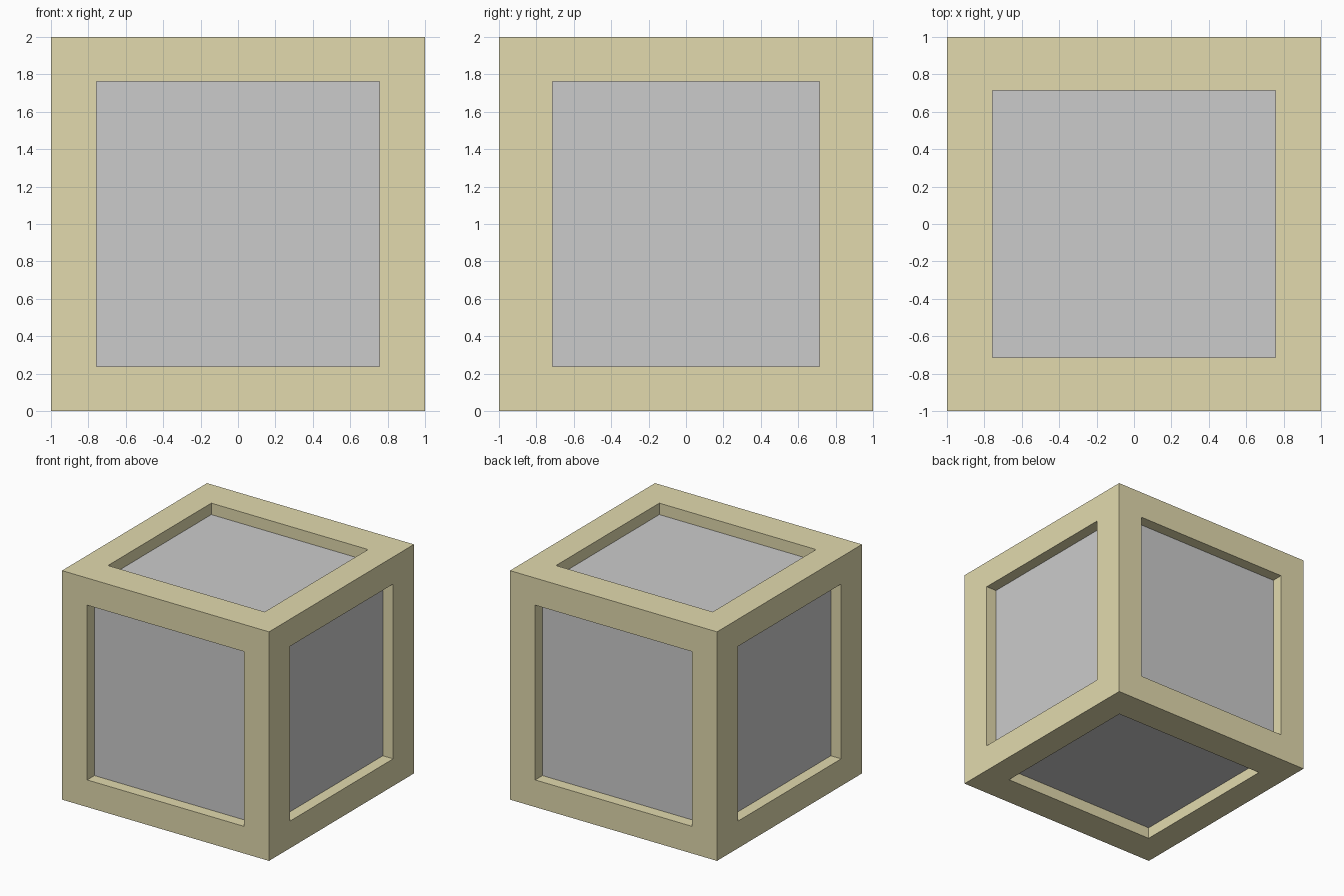
import bpy, bmesh
from mathutils import Vector

if "Cube" in bpy.data.objects:
    bpy.data.objects.remove(bpy.data.objects["Cube"])

OPEN = Vector((0.757, 0.713, 0.763))  # half size of the frame opening per axis
CORE = 0.9                            # half size of the recessed inner box


def add_object(name, bm):
    bmesh.ops.recalc_face_normals(bm, faces=bm.faces)
    mesh = bpy.data.meshes.new(name)
    bm.to_mesh(mesh)
    bm.free()
    ob = bpy.data.objects.new(name, mesh)
    ob.location.z = 1
    bpy.context.collection.objects.link(ob)
    return ob


# Solid frame: inset every face, sink it to the inner opening, drop the floors
bm = bmesh.new()
bmesh.ops.create_cube(bm, size=2)
sides = list(bm.faces)
bmesh.ops.inset_individual(bm, faces=sides, thickness=0.2)
for f in sides:
    n = f.normal.copy()
    axis = max(range(3), key=lambda i: abs(n[i]))
    for v in f.verts:
        for i in range(3):
            if i != axis:
                v.co[i] = OPEN[i] if v.co[i] > 0 else -OPEN[i]
    floor = bmesh.ops.extrude_discrete_faces(bm, faces=[f])["faces"][0]
    for v in floor.verts:
        v.co[axis] = OPEN[axis] if v.co[axis] > 0 else -OPEN[axis]
    bmesh.ops.delete(bm, geom=[floor], context='FACES_ONLY')
bmesh.ops.remove_doubles(bm, verts=bm.verts, dist=0.0005)
frame = add_object("crate_frame", bm)
mat = bpy.data.materials.new("frame_tan")
mat.diffuse_color = (0.76, 0.70, 0.42, 1)
mat.use_nodes = True
mat.node_tree.nodes["Principled BSDF"].inputs["Base Color"].default_value = mat.diffuse_color
frame.data.materials.append(mat)

# Grey inner box showing as a recessed panel on every side
bm = bmesh.new()
bmesh.ops.create_cube(bm, size=2 * CORE)
add_object("inner_box", bm)
